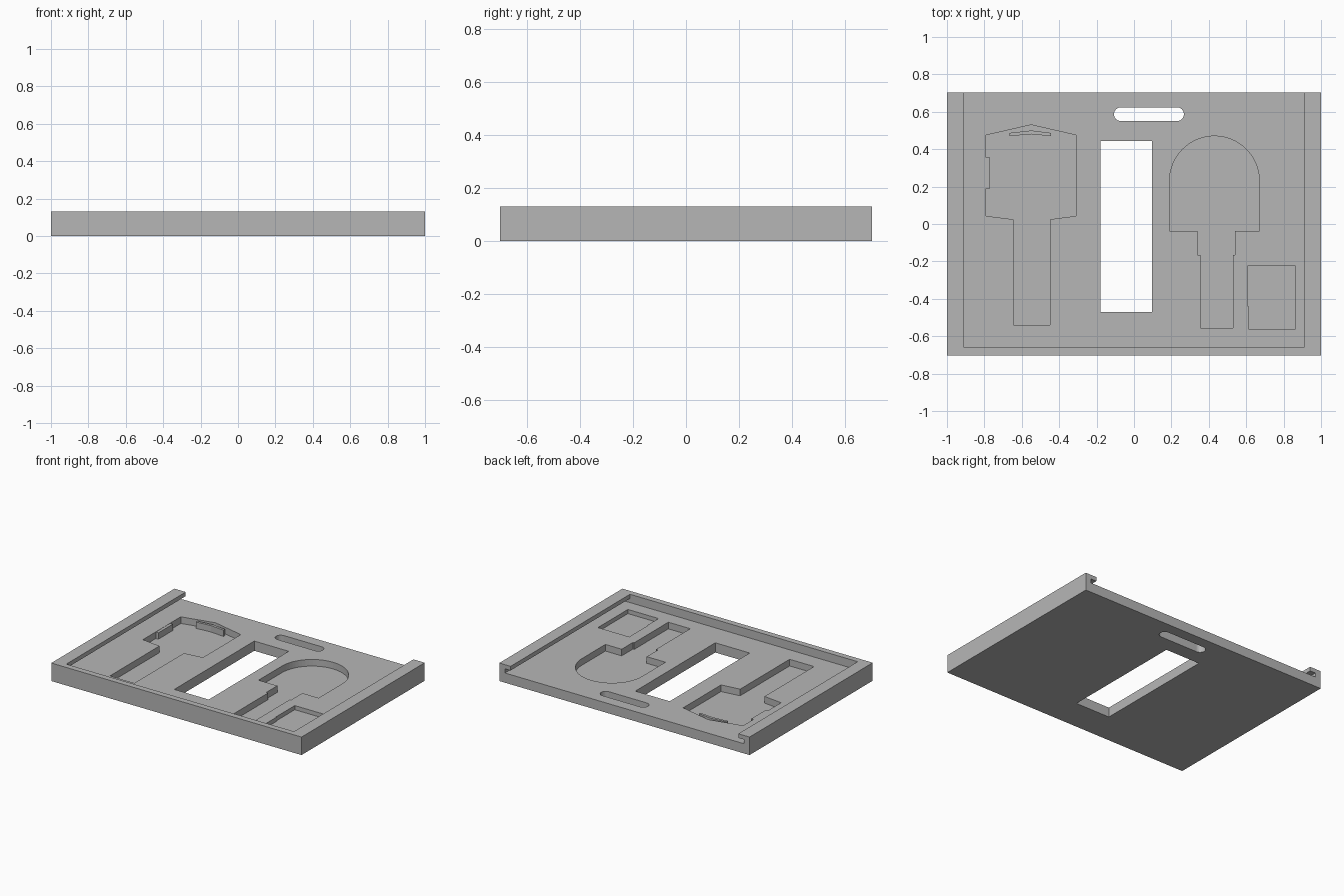
import bpy, bmesh, math

cube = bpy.data.objects.get("Cube")
if cube:
    bpy.data.objects.remove(cube, do_unlink=True)

W, D, H = 1.0, 0.703, 0.13      # half width, half depth, height
DECK, FLOOR = 0.07, 0.022       # deck top and deep pocket floor

grey = bpy.data.materials.new("plain grey")
grey.use_nodes = True
colour = (0.47, 0.47, 0.47, 1)
grey.diffuse_color = colour
grey.node_tree.nodes["Principled BSDF"].inputs["Base Color"].default_value = colour


def prism(name, points, z0, z1):
    """Extrude a flat outline between two heights."""
    bm = bmesh.new()
    face = bm.faces.new([bm.verts.new((x, y, z0)) for x, y in points])
    out = bmesh.ops.extrude_face_region(bm, geom=[face])
    for v in out["geom"]:
        if isinstance(v, bmesh.types.BMVert):
            v.co.z = z1
    bmesh.ops.recalc_face_normals(bm, faces=bm.faces[:])
    mesh = bpy.data.meshes.new(name)
    bm.to_mesh(mesh)
    bm.free()
    mesh.materials.append(grey)
    ob = bpy.data.objects.new(name, mesh)
    bpy.context.collection.objects.link(ob)
    return ob


def rect(x0, x1, y0, y1):
    return [(x0, y0), (x1, y0), (x1, y1), (x0, y1)]


def arc(cx, cy, r, a0, a1, n):
    steps = [math.radians(a0 + (a1 - a0) * i / n) for i in range(n + 1)]
    return [(cx + r * math.cos(a), cy + r * math.sin(a)) for a in steps]


def cut(name, points, z0, z1):
    """Subtract a prism from the tray."""
    cutter = prism(name, points, z0, z1)
    mod = tray.modifiers.new(name, "BOOLEAN")
    mod.operation, mod.solver, mod.object = "DIFFERENCE", "EXACT", cutter
    cutter.hide_render = True
    bpy.context.view_layer.objects.active = tray
    bpy.ops.object.modifier_apply(modifier=name)
    bpy.data.objects.remove(cutter, do_unlink=True)


tray = prism("tray", rect(-W, W, -D, D), 0, H)

# Sliding lid channel, open at the back, with lips over the sides
cut("lid_groove", rect(-0.955, 0.955, -0.66, 1), DECK, 0.1)
cut("lid_opening", rect(-0.91, 0.91, -0.66, 1), 0.09, 0.2)

# Openings right through the deck
cut("window", rect(-0.18, 0.095, -0.47, 0.443), -0.1, 0.09)
handle = arc(0.23, 0.587, 0.037, -90, 90, 12) + arc(-0.07, 0.587, 0.037, 90, 270, 12)
cut("handle_slot", handle, -0.1, 0.09)

# Pocket with a peaked head and a long stem
cut("peaked_pocket", [
    (-0.645, -0.54), (-0.45, -0.54), (-0.45, 0.025), (-0.31, 0.043),
    (-0.31, 0.475), (-0.55, 0.53), (-0.79, 0.475), (-0.79, 0.043),
    (-0.645, 0.025)], FLOOR, 0.09)

# Pocket with a round head and a stepped stem
stem = [(0.355, -0.555), (0.53, -0.555), (0.53, -0.165), (0.54, -0.165),
        (0.54, -0.037), (0.67, -0.037)]
left = [(0.19, -0.037), (0.34, -0.037), (0.34, -0.165), (0.355, -0.165)]
cut("round_pocket", stem + arc(0.43, 0.23, 0.24, 0, 180, 32) + left, FLOOR, 0.09)

# Small shallow pocket
cut("small_pocket", [
    (0.615, -0.565), (0.86, -0.565), (0.86, -0.223), (0.61, -0.223),
    (0.61, -0.44), (0.615, -0.44)], 0.04, 0.09)

# Ribs standing inside the peaked pocket
prism("chevron_rib", [
    (-0.665, 0.47), (-0.55, 0.48), (-0.445, 0.47), (-0.445, 0.487),
    (-0.55, 0.5), (-0.665, 0.487)], FLOOR - 0.005, DECK - 0.002)
prism("side_rib", rect(-0.795, -0.77, 0.19, 0.355), FLOOR - 0.005, DECK - 0.002)
